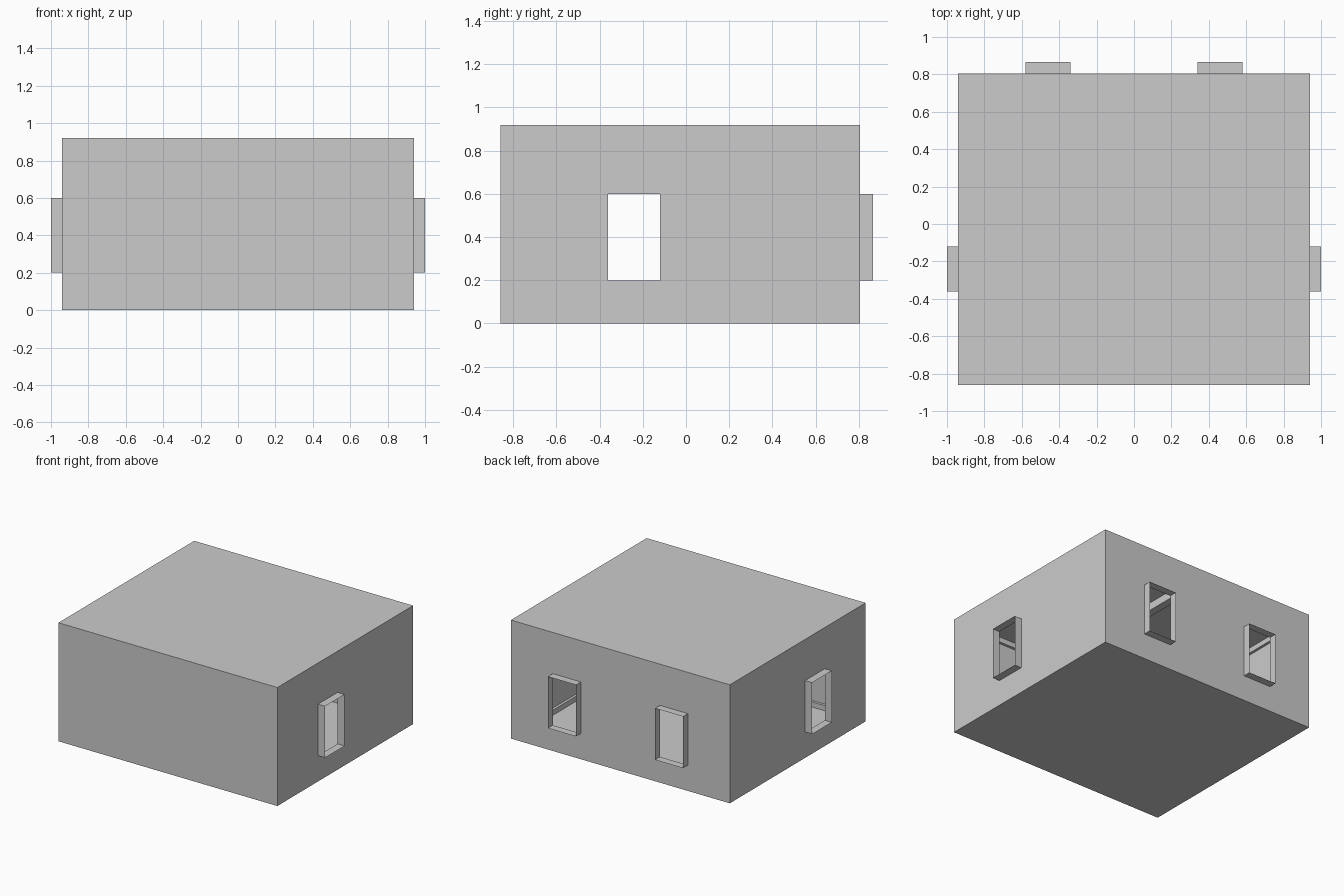
import bpy, bmesh

if "Cube" in bpy.data.objects:
    bpy.data.objects.remove(bpy.data.objects["Cube"])

X, Y0, Y1, H = 0.94, -0.86, 0.805, 0.92   # room extents
Z0, Z1, D = 0.2, 0.6, 0.06                # window heights and reveal depth


def new_object(name, bm):
    bmesh.ops.remove_doubles(bm, verts=bm.verts, dist=1e-5)
    mesh = bpy.data.meshes.new(name)
    bm.to_mesh(mesh)
    bm.free()
    obj = bpy.data.objects.new(name, mesh)
    bpy.context.collection.objects.link(obj)
    return obj


def quad(bm, pts):
    bm.faces.new([bm.verts.new(p) for p in pts])


def wall(name, place, ends, windows):
    """Sheet wall; place(u, z, d) maps to 3D, windows are (u0, u1) openings with reveals."""
    bm = bmesh.new()
    us = sorted(list(ends) + [u for w in windows for u in w])
    zs = [0, Z0, Z1, H] if windows else [0, H]
    for a, b in zip(us, us[1:]):
        for c, e in zip(zs, zs[1:]):
            if (a, b) in windows and c == Z0:
                ring = [(a, c), (b, c), (b, e), (a, e)]
                for p, q in zip(ring, ring[1:] + ring[:1]):
                    quad(bm, [place(*p, 0), place(*q, 0), place(*q, D), place(*p, D)])
            else:
                quad(bm, [place(a, c, 0), place(b, c, 0), place(b, e, 0), place(a, e, 0)])
    return new_object(name, bm)


def box(name, lo, hi):
    bm = bmesh.new()
    bmesh.ops.create_cube(bm, size=1)
    for v in bm.verts:
        v.co = [lo[i] if v.co[i] < 0 else hi[i] for i in range(3)]
    return new_object(name, bm)


# Walls with window openings
side = [(-0.36, -0.12)]
wall("right_wall", lambda u, z, d: (X + d, u, z), (Y0, Y1), side)
wall("left_wall", lambda u, z, d: (-X - d, -u, z), (-Y1, -Y0), [(0.12, 0.36)])
wall("back_wall", lambda u, z, d: (-u, Y1 + d, z), (-X, X), [(-0.58, -0.34), (0.34, 0.58)])
wall("front_wall", lambda u, z, d: (u, Y0 - d, z), (-X, X), [])

# Floor and ceiling
for name, z, s in (("floor", 0, -1), ("ceiling", H, 1)):
    bm = bmesh.new()
    quad(bm, [(-X * s, Y0, z), (X * s, Y0, z), (X * s, Y1, z), (-X * s, Y1, z)])
    new_object(name, bm)

# Interior trim along the foot and the top of the walls
T = 0.02
for name, a, b in (("baseboard", 0.0, 0.04), ("cornice", H - 0.04, H)):
    for s, label in ((-1, "left"), (1, "right")):
        xs = sorted((s * X, s * (X - T)))
        box(f"{label}_{name}", (xs[0], Y0, a), (xs[1], Y1, b))
    box(f"front_{name}", (-X, Y0, a), (X, Y0 + T, b))
    box(f"back_{name}", (-X, Y1 - T, a), (X, Y1, b))

# Ceiling beam
box("ceiling_beam", (-0.03, Y0, H - 0.06), (0.03, Y1, H))
